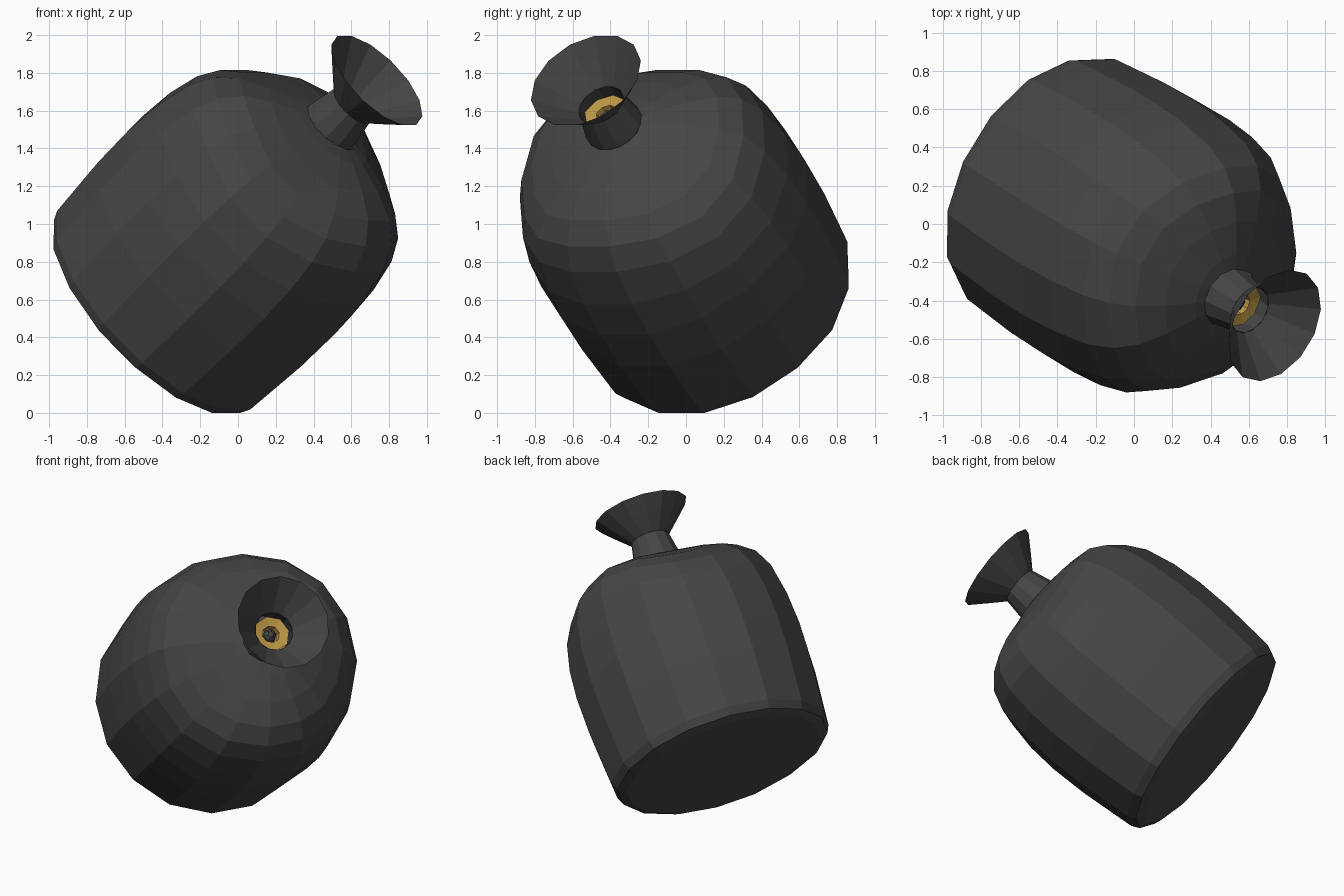
import bpy, bmesh, math, random
from mathutils import Vector

if "Cube" in bpy.data.objects:
    bpy.data.objects.remove(bpy.data.objects["Cube"])

random.seed(4)
# Tilted axis frame: u, v span the cross-sections, n points out of the mouth
RIM = Vector((0.735, -0.53, 1.76))
n = Vector((0.65, -0.40, 0.65)).normalized()
u = Vector((0.524, 0.852, 0)).normalized()
v = n.cross(u)


def mat(name, c):
    m = bpy.data.materials.new(name)
    m.diffuse_color = (*c, 1)
    m.use_nodes = True
    m.node_tree.nodes["Principled BSDF"].inputs["Base Color"].default_value = m.diffuse_color
    return m


cloth = mat("dark_cloth", (0.06, 0.06, 0.06))
gold = mat("gold", (0.50, 0.31, 0.06))
copper = mat("copper", (0.55, 0.22, 0.08))


def lathe(name, profile, sides, material, offset=(0, 0), wobble=0.0, phase=0.0, cap=False, sag=0.0, tilt=0.0):
    """Revolve (radius, depth below the rim) pairs about the tilted axis.
    sag makes the shoulder rise and fall in three lobes, tilt leans the base."""
    bm = bmesh.new()
    c = RIM + u * offset[0] + v * offset[1]
    lump = [random.uniform(-wobble, wobble) for _ in range(sides)]
    rings = []
    for r, t in profile:
        ring = []
        w = sag * max(0, min(1, (r - 0.2) / 0.4)) * max(0, min(1, (1.1 - t) / 0.4))
        b = tilt * max(0, min(1, (t - 1.1) / 0.7))
        for i in range(sides):
            a = 2 * math.pi * i / sides + phase
            k = r * (1 + lump[i])
            d = t - w * math.sin(3 * a) + b * (1 - math.sin(a))
            ring.append(bm.verts.new(c - n * d + (u * math.cos(a) + v * math.sin(a)) * k))
        rings.append(ring)
    for a, b in zip(rings, rings[1:]):
        for i in range(sides):
            j = (i + 1) % sides
            bm.faces.new((a[i], b[i], b[j], a[j]))
    if cap:
        bm.faces.new(rings[-1][::-1])
    bmesh.ops.recalc_face_normals(bm, faces=bm.faces)
    me = bpy.data.meshes.new(name)
    bm.to_mesh(me)
    bm.free()
    me.materials.append(material)
    ob = bpy.data.objects.new(name, me)
    bpy.context.collection.objects.link(ob)
    return ob


# Bulging sack with uneven shoulder and flat base
lathe("sack_body", [(0.15, 0.37), (0.24, 0.39), (0.41, 0.445), (0.56, 0.515), (0.665, 0.61),
                    (0.73, 0.74), (0.77, 0.94), (0.785, 1.15), (0.78, 1.4), (0.76, 1.65),
                    (0.75, 1.77), (0.725, 1.825), (0.67, 1.85)],
      16, cloth, (0.015, -0.02), 0.008, math.pi / 16, True, 0.05, 0.018)

# Gathered neck and flared mouth
lathe("neck", [(0.17, 0.43), (0.16, 0.36), (0.13, 0.20)], 12, cloth)
lathe("flared_mouth", [(0.13, 0.20), (0.225, 0.10), (0.318, 0.0)], 14, cloth)

# Coins showing inside the neck
lathe("gold_coin", [(0.125, 0.26), (0.06, 0.27), (0.055, 0.31)], 8, gold, (0, 0), 0.06)
lathe("copper_coin", [(0.10, 0.30), (0.02, 0.32)], 8, copper, (0.02, -0.02), 0, 0, True)
lathe("dark_pebble", [(0.05, 0.34), (0.045, 0.29), (0.02, 0.27)], 6, cloth, (0, 0), 0, 0, True)
